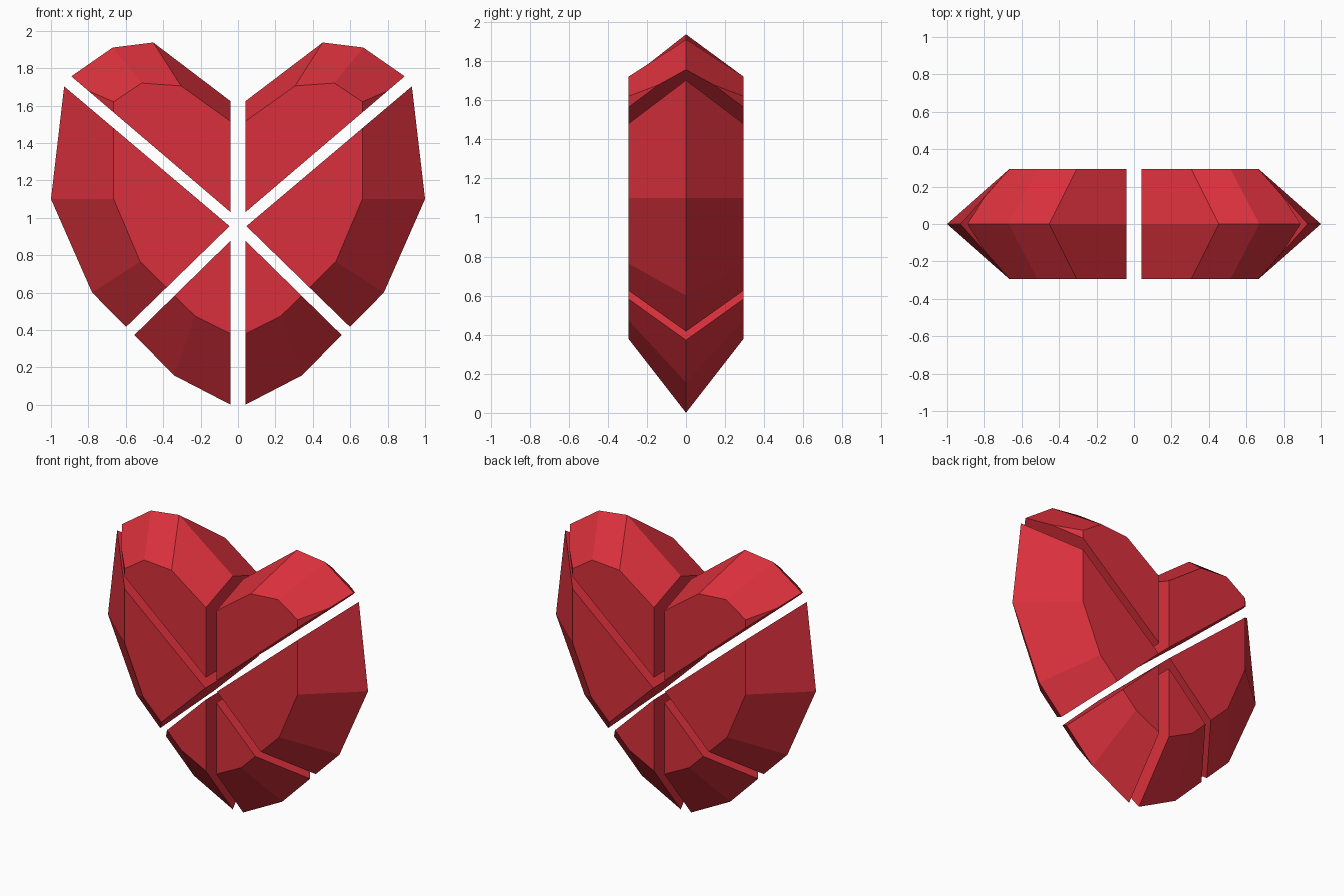
import bpy, bmesh
from mathutils import Vector

if "Cube" in bpy.data.objects:
    bpy.data.objects.remove(bpy.data.objects["Cube"])

DEPTH = 0.295
# Half-heart profiles (x, z): girdle outline at y=0, flat table at y=+-DEPTH
GIRDLE = [(0, -0.02), (0.34, 0.156), (0.78, 0.6), (1.0, 1.1),
          (0.926, 1.732), (0.67, 1.91), (0.453, 1.937), (0, 1.593)]
TABLE = [(0, 0.36), (0.23, 0.475), (0.523, 0.765), (0.665, 1.1),
         (0.665, 1.62), (0.515, 1.72), (0.305, 1.705), (0, 1.487)]

# Cut lines bounding each sector: two points, and +1 keeps above / -1 keeps below
CENTRE = ((0.04, 0), (0.04, 1), -1)
SECTORS = {
    "upper_shard": [CENTRE, ((0.04, 1.03), (0.89, 1.755), 1)],
    "side_shard": [((0.045, 0.955), (0.93, 1.703), -1),
                   ((0.045, 0.955), (0.6, 0.415), 1)],
    "lower_shard": [CENTRE, ((0.04, 0.877), (0.555, 0.372), -1)],
}

red = bpy.data.materials.new("red_gem")
red.diffuse_color = (0.7, 0.03, 0.045, 1)
red.use_nodes = True
red.node_tree.nodes["Principled BSDF"].inputs["Base Color"].default_value = red.diffuse_color


def half_heart(bm):
    """Faceted half heart with a bevelled rim on both sides."""
    n = len(GIRDLE)
    rim = [bm.verts.new((x, 0, z)) for x, z in GIRDLE]
    front = [bm.verts.new((x, -DEPTH, z)) for x, z in TABLE]
    back = [bm.verts.new((x, DEPTH, z)) for x, z in TABLE]
    bm.faces.new(front)
    bm.faces.new(back[::-1])
    for i in range(n - 1):
        bm.faces.new((rim[i], rim[i + 1], front[i + 1], front[i]))
        bm.faces.new((back[i], back[i + 1], rim[i + 1], rim[i]))
    bm.faces.new((rim[0], front[0], front[-1], rim[-1], back[-1], back[0]))


def cut(bm, a, b, keep):
    """Slice along a line in the front view and cap the opening."""
    normal = Vector((-(b[1] - a[1]), 0, b[0] - a[0])).normalized() * keep
    if a[0] == b[0]:
        normal = Vector((1, 0, 0))
    bmesh.ops.bisect_plane(bm, geom=bm.verts[:] + bm.edges[:] + bm.faces[:],
                           plane_co=(a[0], 0, a[1]), plane_no=normal,
                           clear_inner=True)
    rim = [e for e in bm.edges if e.is_boundary]
    bmesh.ops.holes_fill(bm, edges=rim, sides=0)


def shard(name, cuts, side):
    bm = bmesh.new()
    half_heart(bm)
    for a, b, keep in cuts:
        cut(bm, a, b, keep)
    for v in bm.verts:
        v.co.x *= side
    bmesh.ops.recalc_face_normals(bm, faces=bm.faces[:])
    mesh = bpy.data.meshes.new(name)
    bm.to_mesh(mesh)
    bm.free()
    mesh.materials.append(red)
    bpy.context.collection.objects.link(bpy.data.objects.new(name, mesh))


# Six shards, three mirrored to each side
for side, label in ((1, "right"), (-1, "left")):
    for part, cuts in SECTORS.items():
        shard(f"{label}_{part}", cuts, side)
